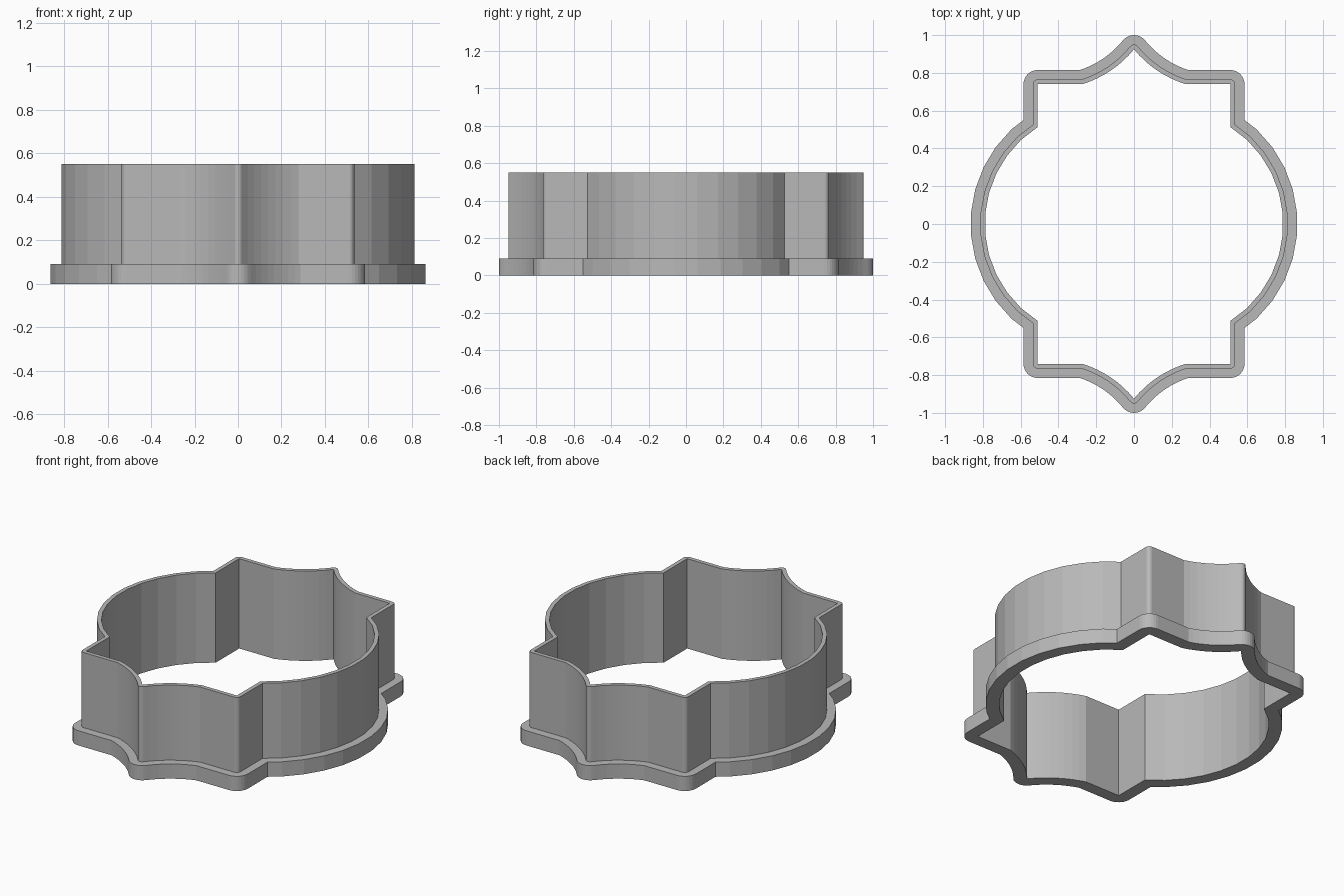
import bpy, bmesh, math
from mathutils import Vector

# Remove the default object only
cube = bpy.data.objects.get("Cube")
if cube:
    bpy.data.objects.remove(cube, do_unlink=True)

HEIGHT, FLANGE_TOP = 0.55, 0.09
WALL, FLANGE = 0.025, 0.075          # outward offsets from the inner outline
CORNER_STEPS = 8


def arc_points(start, end, bulge, steps):
    """Circular arc from start to end; bulge is half the total turn, to the left."""
    chord = end - start
    radius = chord.length / (2 * math.sin(bulge))
    side = Vector((-chord.y, chord.x)).normalized()
    centre = (start + end) / 2 - side * radius * math.cos(bulge)
    return [centre + radius * (math.cos(a) * side + math.sin(a) * chord.normalized())
            for a in (bulge * (2 * i / steps - 1) for i in range(steps + 1))]


def inner_outline():
    """Closed anticlockwise outline, from one quarter mirrored twice."""
    centre, radius, facets = Vector((0.177, 0)), 0.613, 11
    step_end = Vector((0.51, 0.513))
    sweep = math.atan2(step_end.y, step_end.x - centre.x)
    quarter = [centre + radius * Vector((math.cos(a), math.sin(a)))
               for a in (sweep * (2 * i + 1) / facets for i in range(facets // 2))]
    quarter += [step_end, Vector((0.51, 0.74))]
    # Hollow curve rising to the pointed tip
    hollow = arc_points(Vector((0, 0.925)), Vector((0.275, 0.74)), -math.radians(17), 8)
    quarter += reversed(hollow)
    half = quarter + [Vector((-p.x, p.y)) for p in reversed(quarter[:-1])]
    return half + [-p for p in half]


def offset_outline(points, distance):
    """Move the outline outward, rounding sharp convex corners."""
    result = []
    for i, p in enumerate(points):
        before = (p - points[i - 1]).normalized()
        after = (points[(i + 1) % len(points)] - p).normalized()
        n1, n2 = Vector((before.y, -before.x)), Vector((after.y, -after.x))
        turn = math.atan2(before.cross(after), before.dot(after))
        if turn > 0.5:
            base = math.atan2(n1.y, n1.x)
            for k in range(CORNER_STEPS + 1):
                a = base + turn * k / CORNER_STEPS
                result.append(p + distance * Vector((math.cos(a), math.sin(a))))
        else:
            result.append(p + (n1 + n2) * distance / (1 + n1.dot(n2)))
    return result


# Sweep the L-shaped section around the outline
outline = inner_outline()
section = [(0, 0), (FLANGE, 0), (FLANGE, FLANGE_TOP),
           (WALL, FLANGE_TOP), (WALL, HEIGHT), (0, HEIGHT)]
bm = bmesh.new()
loops = [[bm.verts.new((p.x, p.y, z)) for p in offset_outline(outline, d)]
         for d, z in section]
for i, low in enumerate(loops):
    high = loops[(i + 1) % len(loops)]
    for j in range(len(low)):
        k = (j + 1) % len(low)
        bm.faces.new((low[j], low[k], high[k], high[j]))
bmesh.ops.remove_doubles(bm, verts=bm.verts, dist=0.0001)
bmesh.ops.recalc_face_normals(bm, faces=bm.faces)

mesh = bpy.data.meshes.new("cutter_ring")
bm.to_mesh(mesh)
bm.free()
ring = bpy.data.objects.new("cutter_ring", mesh)
bpy.context.collection.objects.link(ring)

# Plain grey plastic
grey = bpy.data.materials.new("grey_plastic")
grey.use_nodes = True
colour = (0.48, 0.48, 0.48, 1)
grey.diffuse_color = colour
grey.node_tree.nodes["Principled BSDF"].inputs["Base Color"].default_value = colour
mesh.materials.append(grey)
